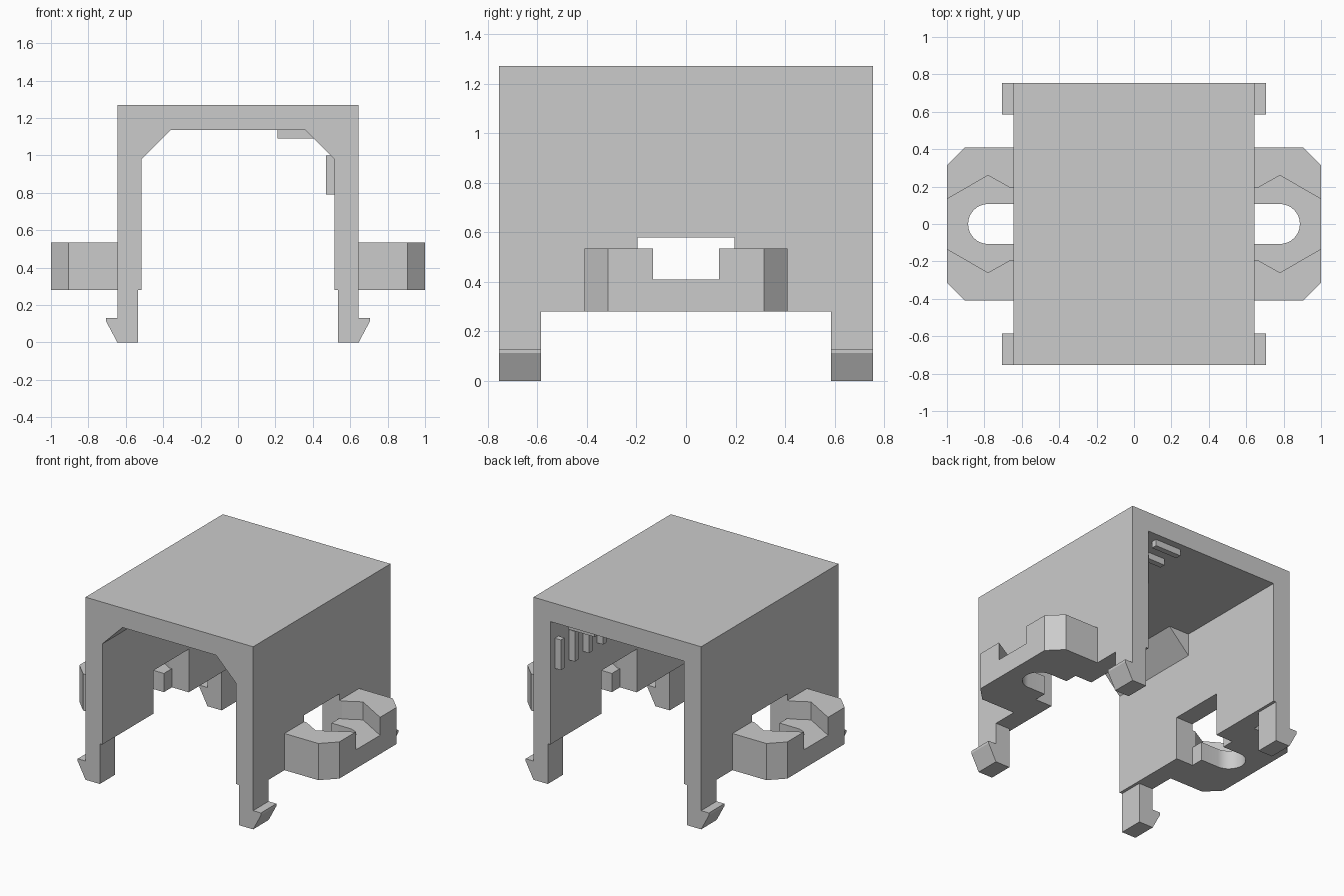
import bpy, bmesh
from math import sin, cos, pi, radians
from mathutils import Vector

if "Cube" in bpy.data.objects:
    bpy.data.objects.remove(bpy.data.objects["Cube"])


def prism(name, pts, axis, lo, hi):
    """Extrude a 2D profile: axis 'Y' takes (x, z) points, 'Z' takes (x, y)."""
    place = (lambda a, b: (a, lo, b)) if axis == 'Y' else (lambda a, b: (a, b, lo))
    bm = bmesh.new()
    face = bm.faces.new([bm.verts.new(place(a, b)) for a, b in pts])
    ext = bmesh.ops.extrude_face_region(bm, geom=[face])
    step = Vector((0, hi - lo, 0)) if axis == 'Y' else Vector((0, 0, hi - lo))
    bmesh.ops.translate(bm, vec=step,
                        verts=[g for g in ext['geom'] if isinstance(g, bmesh.types.BMVert)])
    bmesh.ops.recalc_face_normals(bm, faces=bm.faces)
    mesh = bpy.data.meshes.new(name)
    bm.to_mesh(mesh)
    bm.free()
    ob = bpy.data.objects.new(name, mesh)
    bpy.context.collection.objects.link(ob)
    return ob


def box(name, x0, x1, y0, y1, z0, z1):
    return prism(name, [(x0, y0), (x1, y0), (x1, y1), (x0, y1)], 'Z', z0, z1)


def combine(target, other, op):
    mod = target.modifiers.new(op, 'BOOLEAN')
    mod.operation, mod.solver, mod.object = op, 'EXACT', other
    bpy.context.view_layer.objects.active = target
    bpy.ops.object.modifier_apply(modifier=mod.name)
    bpy.data.objects.remove(other, do_unlink=True)


W, D, TOP = 0.645, 0.755, 1.27      # half width, half depth, height
IN, CEIL, SKIRT = 0.515, 1.135, 0.28  # inner wall, ceiling, wall bottom

# Arched cover with a window through both side walls
cover = prism("cover", [(-W, SKIRT), (-W, TOP), (W, TOP), (W, SKIRT), (IN, SKIRT),
                        (IN, CEIL), (-IN, CEIL), (-IN, SKIRT)], 'Y', -D, D)
combine(cover, box("window_cutter", -1, 1, -0.195, 0.195, 0.1, 0.58), 'DIFFERENCE')

for s in (-1, 1):
    # Corner gusset along the front half of the ceiling
    gusset = prism("gusset", [(s * IN, 0.98), (s * 0.36, CEIL), (s * 0.36, CEIL + 0.03),
                              (s * (IN + 0.03), CEIL + 0.03), (s * (IN + 0.03), 0.98)],
                   'Y', -D, -0.08)
    combine(cover, gusset, 'UNION')

    # Snap legs with outward hooks
    for y0 in (-D, 0.585):
        leg = prism("snap_leg", [(s * x, z) for x, z in
                    [(0.535, 0), (W, 0), (0.705, 0.113), (0.705, 0.13),
                     (W, 0.13), (W, 0.32), (0.535, 0.32)]], 'Y', y0, y0 + D - 0.585)
        combine(cover, leg, 'UNION')

    # Mounting ear with a bolt slot and a hexagonal nut pocket
    ear = prism("mounting_ear", [(s * x, y) for x, y in
                [(W, -0.41), (0.905, -0.41), (1, -0.315), (1, 0.315),
                 (0.905, 0.41), (W, 0.41)]], 'Z', SKIRT, 0.535)
    arc = [(0.78 + 0.107 * cos(a), 0.107 * sin(a))
           for a in [radians(-90 + 180 * i / 16) for i in range(17)]]
    slot = [(0.5, -0.107)] + arc + [(0.5, 0.107)]
    combine(ear, prism("slot_cutter", [(s * x, y) for x, y in slot], 'Z', 0.1, 0.8), 'DIFFERENCE')
    pocket = [(0.5, -0.195), (0.665, -0.195), (0.78, -0.26), (1.005, -0.13),
              (1.005, 0.13), (0.78, 0.26), (0.665, 0.195), (0.5, 0.195)]
    combine(ear, prism("nut_cutter", [(s * x, y) for x, y in pocket], 'Z', 0.41, 0.8), 'DIFFERENCE')
    combine(cover, ear, 'UNION')

# Small raised ribs inside the rear half, on one wall and the ceiling
for i in range(4):
    y = 0.2 + 0.155 * i
    box("wall_rib", 0.47, IN, y, y + 0.04, 0.79, 1.0)
    box("ceiling_rib", 0.21, 0.41, y, y + 0.04, 1.09, CEIL)

# Soften only the rounded slot ends
bpy.ops.object.select_all(action='DESELECT')
cover.select_set(True)
bpy.context.view_layer.objects.active = cover
bpy.ops.object.shade_smooth_by_angle(angle=radians(20))
